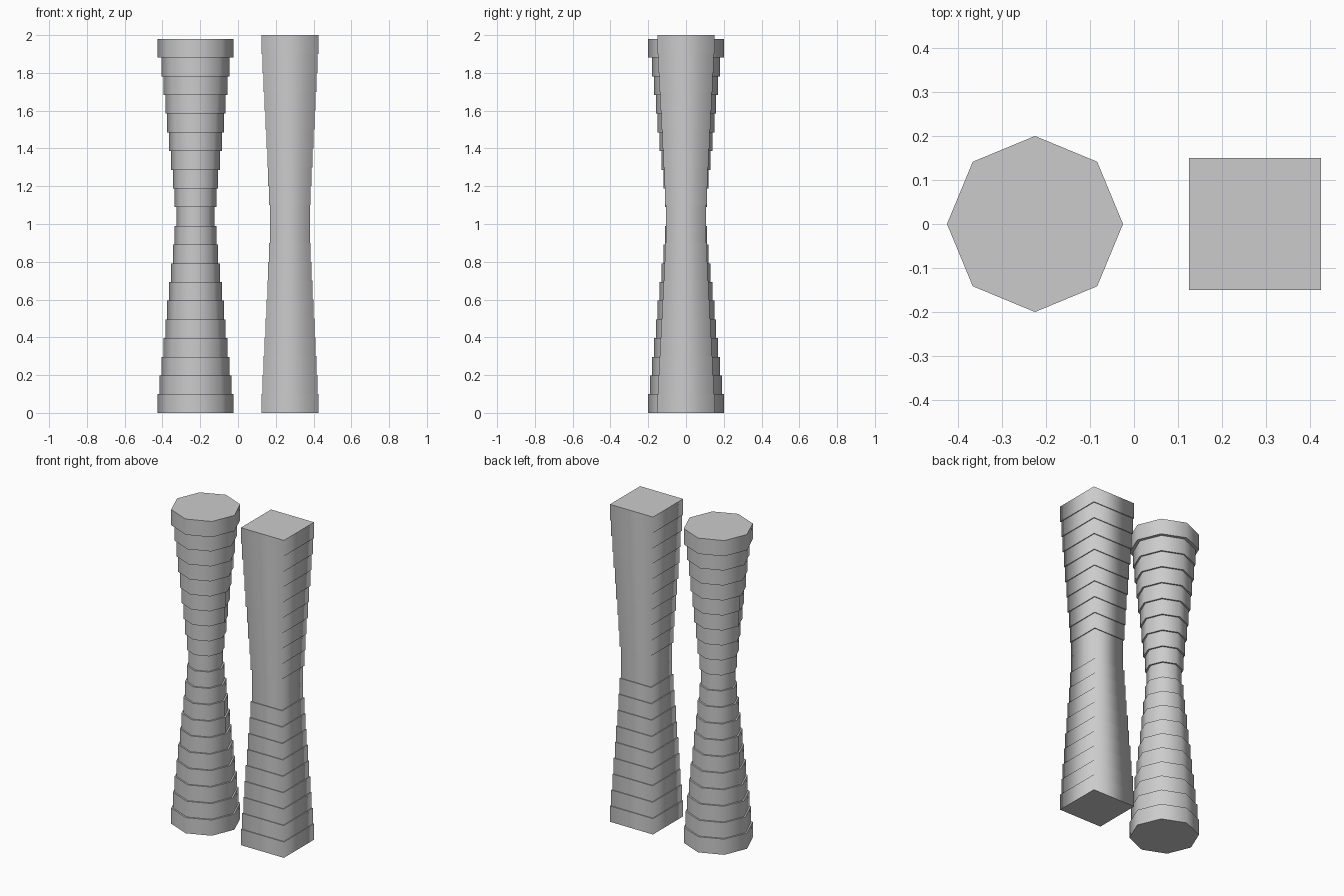
import bpy, bmesh
from math import cos, sin, pi, sqrt

if "Cube" in bpy.data.objects:
    bpy.data.objects.remove(bpy.data.objects["Cube"])


def stepped_column(name, x, sides, turn, step, radii):
    """One closed shell: each radius is a straight tier, joined by flat ledges."""
    bm = bmesh.new()

    def ring(r, z):
        return [bm.verts.new((x + r * cos(turn + 2 * pi * i / sides),
                              r * sin(turn + 2 * pi * i / sides), z))
                for i in range(sides)]

    def bridge(a, b, smooth):
        for i in range(sides):
            j = (i + 1) % sides
            bm.faces.new((a[i], a[j], b[j], b[i])).smooth = smooth

    prev = None
    for k, r in enumerate(radii):
        if prev and abs(r - radii[k - 1]) < 1e-6:
            low = prev
        else:
            low = ring(r, k * step)
            if prev:
                bridge(prev, low, False)      # ledge
            else:
                bm.faces.new(low[::-1])       # base
        prev = ring(r, (k + 1) * step)
        bridge(low, prev, True)               # tier wall
    bm.faces.new(prev)                        # top
    bmesh.ops.recalc_face_normals(bm, faces=bm.faces)
    mesh = bpy.data.meshes.new(name)
    bm.to_mesh(mesh)
    bm.free()
    obj = bpy.data.objects.new(name, mesh)
    bpy.context.collection.objects.link(obj)


# Octagonal column, pinched at the waist, with a wider capital
octagon = [0.2 - 0.01 * k for k in range(10)]
octagon += [0.1 + 0.01 * k for k in range(9)] + [0.2]
stepped_column("octagonal_column", -0.225, 8, 0, 0.099, octagon)

# Square column, symmetric about the waist
half = [(0.15 - 0.005 * k) * sqrt(2) for k in range(10)]
stepped_column("square_column", 0.275, 4, pi / 4, 0.1, half + half[::-1])
